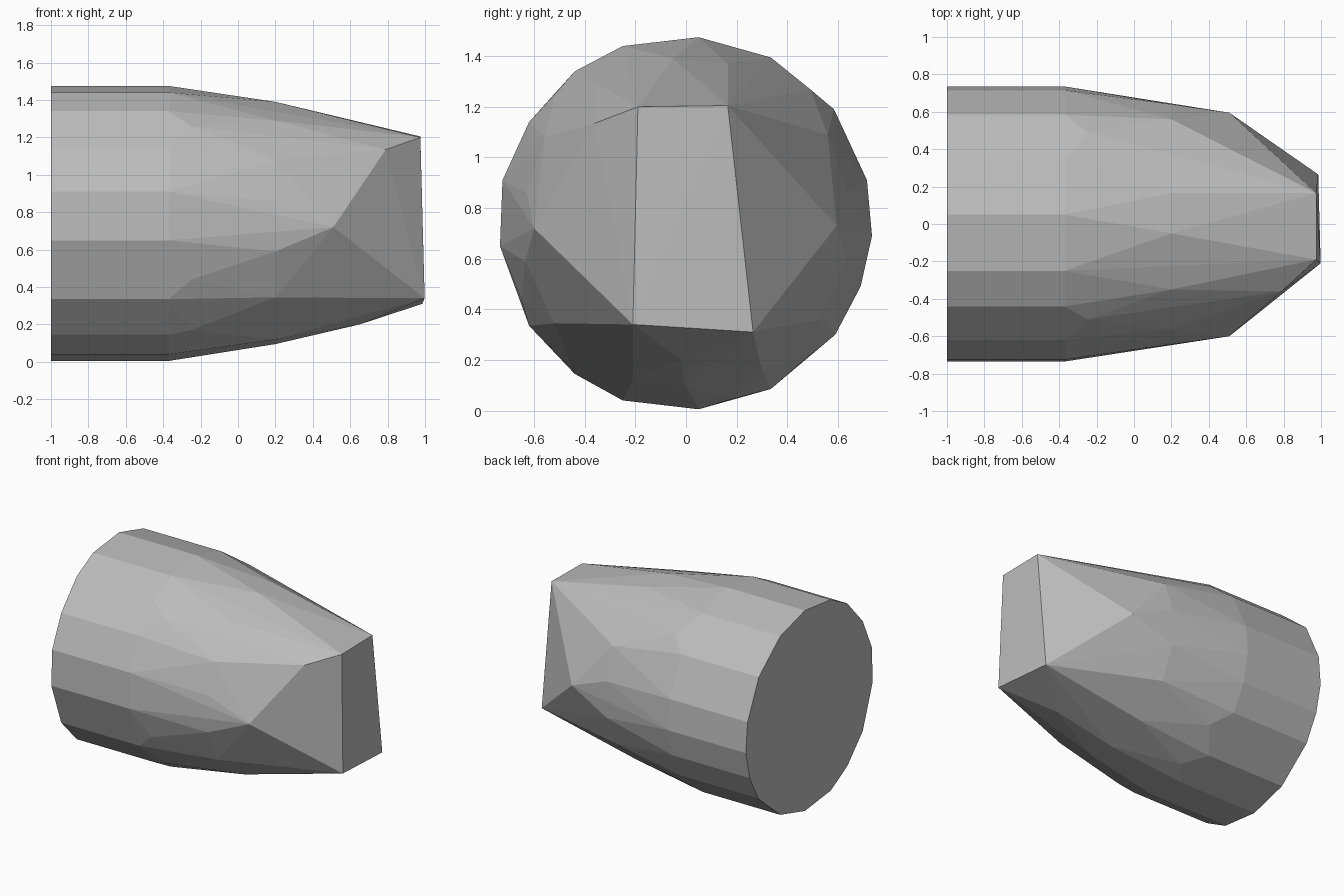
import bpy
import bmesh

cube = bpy.data.objects.get("Cube")
if cube:
    bpy.data.objects.remove(cube, do_unlink=True)

# Matte grey material
grey = bpy.data.materials.new("stone_grey")
grey.use_nodes = True
colour = (0.5, 0.5, 0.5, 1)
grey.diffuse_color = colour
grey.node_tree.nodes["Principled BSDF"].inputs["Base Color"].default_value = colour

# Uneven round cross-section (y, z)
base_ring = [(.05, 1.475), (-.25, 1.44), (-.44, 1.34), (-.62, 1.14),
             (-.725, .91), (-.735, .65), (-.62, .335), (-.44, .145),
             (-.25, .04), (.05, .005), (.335, .085), (.59, .3),
             (.69, .49), (.735, .69), (.715, .91), (.585, 1.19), (.335, 1.395)]

# Facet corners where the barrel starts to taper
shoulder = [(-.13, 1.43), (-.51, 1.26), (-.65, .44), (-.45, .17),
            (.49, 1.27), (.48, .21), (.18, .045)]

# Middle ring of the taper
taper_ring = [(-.05, 1.39), (.165, 1.37), (.56, 1.09), (.64, .86), (.635, .59),
              (.53, .36), (.3, .16), (0, .095), (-.21, .12), (-.52, .345),
              (-.635, .59), (-.63, .86), (-.56, 1.08), (-.35, 1.29)]

# Blunt tip with slanted cheeks
tip = [(.51, -.6, .72), (.51, .595, .73), (.79, -.36, 1.135), (.65, -.02, .2),
       (.975, -.19, 1.2), (.975, .165, 1.205), (.998, -.21, .34), (.985, .265, .31)]


def section(x, ring):
    return [(x, y, z) for y, z in ring]


points = (section(-1, base_ring) + section(-.37, base_ring)
          + section(-.25, shoulder) + section(.2, taper_ring) + tip)

# Wrap the sections in one faceted shell
bm = bmesh.new()
for p in points:
    bm.verts.new(p)
hull = bmesh.ops.convex_hull(bm, input=bm.verts[:])
spare = {g for g in hull["geom_interior"] + hull["geom_unused"]
         if isinstance(g, bmesh.types.BMVert)}
bmesh.ops.delete(bm, geom=list(spare), context='VERTS')
bmesh.ops.dissolve_limit(bm, angle_limit=.02, verts=bm.verts[:], edges=bm.edges[:])
bmesh.ops.recalc_face_normals(bm, faces=bm.faces[:])

mesh = bpy.data.meshes.new("tapered_body")
bm.to_mesh(mesh)
bm.free()
mesh.materials.append(grey)
body = bpy.data.objects.new("tapered_body", mesh)
bpy.context.collection.objects.link(body)
